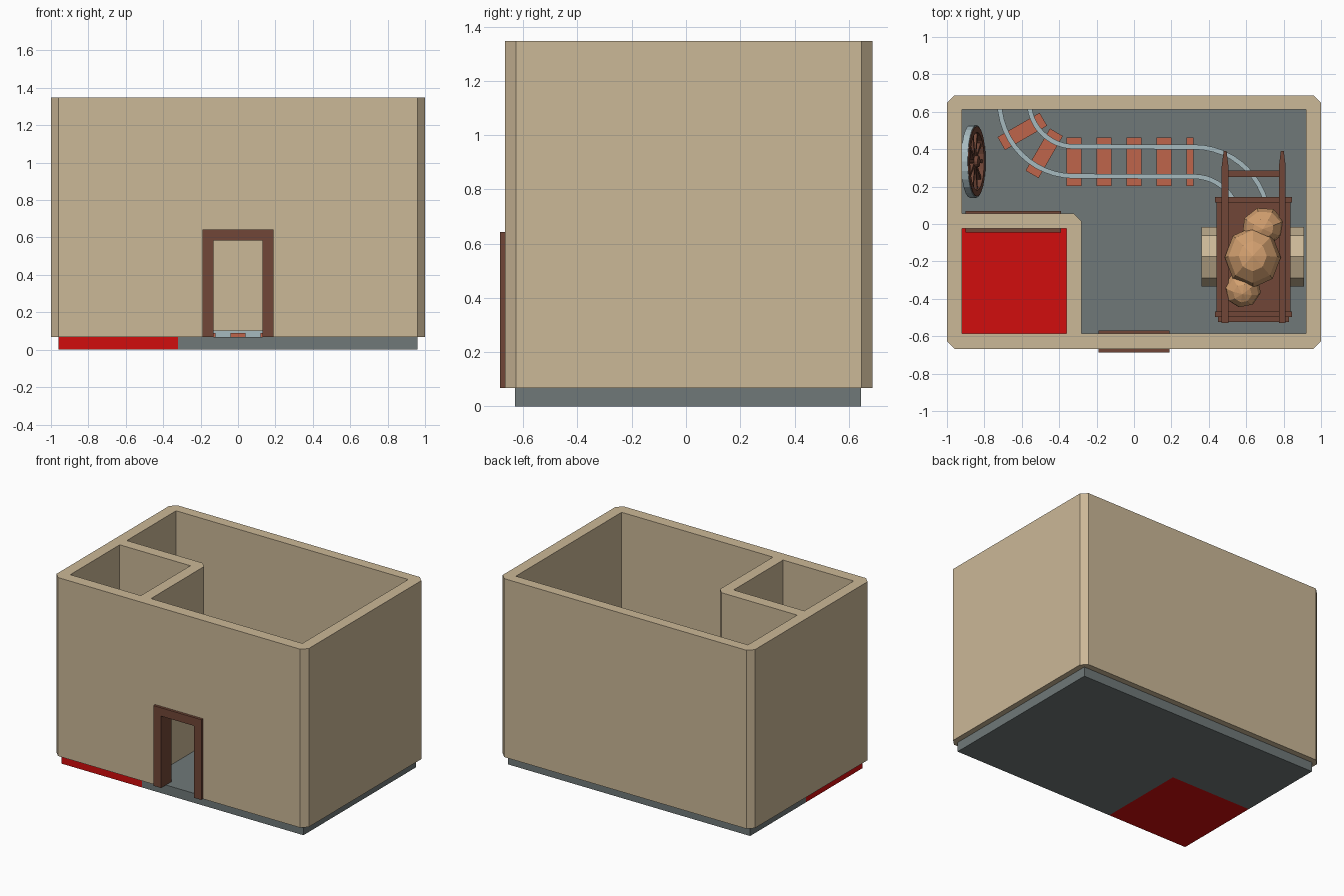
import bpy, bmesh, math
from mathutils import Matrix, Vector

if "Cube" in bpy.data.objects:
    bpy.data.objects.remove(bpy.data.objects["Cube"])


def mat(name, r, g, b):
    m = bpy.data.materials.new(name)
    m.diffuse_color = (r, g, b, 1)
    m.use_nodes = True
    m.node_tree.nodes["Principled BSDF"].inputs["Base Color"].default_value = m.diffuse_color
    return m


SAND = mat("sandstone", 0.60, 0.48, 0.31)
SLATE = mat("slate_floor", 0.16, 0.19, 0.19)
RED = mat("red_floor", 0.64, 0.004, 0.004)
BROWN = mat("dark_wood", 0.165, 0.062, 0.038)
CLAY = mat("tie_wood", 0.52, 0.13, 0.07)
STEEL = mat("pale_metal", 0.38, 0.49, 0.52)
ROCK = mat("boulder", 0.65, 0.35, 0.16)


def finish(name, bm, m, matrix=None):
    bmesh.ops.recalc_face_normals(bm, faces=bm.faces)
    me = bpy.data.meshes.new(name)
    bm.to_mesh(me)
    bm.free()
    me.materials.append(m)
    ob = bpy.data.objects.new(name, me)
    bpy.context.collection.objects.link(ob)
    if matrix is not None:
        ob.matrix_world = matrix
    return ob


def prism(name, pts, z0, z1, m, matrix=None):
    bm = bmesh.new()
    f = bm.faces.new([bm.verts.new((x, y, z0)) for x, y in pts])
    r = bmesh.ops.extrude_face_region(bm, geom=[f])
    top = [v for v in r["geom"] if isinstance(v, bmesh.types.BMVert)]
    bmesh.ops.translate(bm, verts=top, vec=(0, 0, z1 - z0))
    return finish(name, bm, m, matrix)


def box(name, x0, x1, y0, y1, z0, z1, m, matrix=None):
    return prism(name, [(x0, y0), (x1, y0), (x1, y1), (x0, y1)], z0, z1, m, matrix)


def cut(ob, cutter):
    md = ob.modifiers.new("cut", "BOOLEAN")
    md.operation, md.solver, md.object = "DIFFERENCE", "EXACT", cutter
    bpy.context.view_layer.objects.active = ob
    bpy.ops.object.modifier_apply(modifier=md.name)
    bpy.data.objects.remove(cutter)


# floors
FZ = 0.068
prism("main_floor", [(-0.96, 0.01), (-0.32, 0.01), (-0.32, -0.63), (0.96, -0.63),
                     (0.96, 0.645), (-0.96, 0.645)], 0, FZ, SLATE)
box("small_room_floor", -0.96, -0.32, -0.63, 0.01, 0, FZ, RED)

# walls: chamfered block with two rooms and two doorways cut out
Y0, Y1, C = -0.667, 0.687, 0.04
walls = prism("walls", [(-1 + C, Y0), (1 - C, Y0), (1, Y0 + C), (1, Y1 - C),
                        (1 - C, Y1), (-1 + C, Y1), (-1, Y1 - C), (-1, Y0 + C)], FZ, 1.347, SAND)
cut(walls, prism("room_cut", [(-0.92, 0.613), (-0.92, 0.055), (-0.32, 0.055), (-0.28, 0.015),
                              (-0.28, -0.585), (0.92, -0.585), (0.92, 0.613)], -0.1, 1.6, SAND))
cut(walls, box("small_room_cut", -0.92, -0.36, -0.585, -0.025, -0.1, 1.6, SAND))


def doorway(name, x0, x1, y0, y1, top):
    w = 0.06
    cut(walls, box("door_cut", x0 + w / 2, x1 - w / 2, y0 - 0.02, y1 + 0.02, -0.1, top - w / 2, SAND))
    # upright profile in x,z, extruded along y
    pts = [(x0, FZ), (x0, top), (x1, top), (x1, FZ), (x1 - w, FZ),
           (x1 - w, top - w), (x0 + w, top - w), (x0 + w, FZ)]
    prism(name, pts, -y1, -y0, BROWN, Matrix.Rotation(math.pi / 2, 4, "X"))


doorway("front_door_frame", -0.19, 0.19, -0.686, -0.57, 0.643)
doorway("inner_door_frame", -0.90, -0.39, -0.045, 0.07, 0.643)

# track: two quarter curves joined by a straight
R, LC, RC = 0.32, (-0.32, 0.655), (0.32, 0.013)


def arc(c, r, a0, a1, n=12):
    return [(c[0] + r * math.cos(math.radians(a0 + (a1 - a0) * i / n)),
             c[1] + r * math.sin(math.radians(a0 + (a1 - a0) * i / n))) for i in range(n + 1)]


def track_line(d):
    return arc(LC, R - d, 180, 270) + arc(RC, R + d, 90, 0)


def rail(name, d, hw=0.013, z0=FZ, z1=0.103):
    a, b = track_line(d - hw), track_line(d + hw)
    bm = bmesh.new()
    rings = [[bm.verts.new((*p, z)) for p, z in ((p, z0), (q, z0), (q, z1), (p, z1))]
             for p, q in zip(a, b)]
    for r, s in zip(rings, rings[1:]):
        for i in range(4):
            j = (i + 1) % 4
            bm.faces.new((r[i], r[j], s[j], s[i]))
    bm.faces.new(rings[0])
    bm.faces.new(rings[-1])
    finish(name, bm, STEEL)


rail("outer_rail", -0.079)
rail("inner_rail", 0.079)
for i in range(5):
    x = -0.322 + i * 0.161
    box(f"tie_{i}", x - 0.04, x + (0.04 if i < 4 else -0.004), 0.203, 0.463, FZ, 0.09, CLAY)
for a in (210, 240):
    M = Matrix.Translation((*LC, 0)) @ Matrix.Rotation(math.radians(a), 4, "Z")
    box(f"curve_tie_{a}", R - 0.13, R + 0.13, -0.04, 0.04, FZ, 0.09, CLAY, M)

# eight sided log under the cart
bm = bmesh.new()
bmesh.ops.create_cone(bm, cap_ends=True, segments=8, radius1=0.16, radius2=0.16, depth=0.55)
finish("log_support", bm, SAND,
       Matrix.Translation((0.635, -0.175, FZ + 0.16)) @ Matrix.Rotation(math.pi / 2, 4, "Y"))

# cart
B = 0.37
box("cart_bed", 0.45, 0.83, -0.525, 0.12, B, B + 0.03, BROWN)
box("cart_front_board", 0.433, 0.845, 0.115, 0.145, B, B + 0.13, BROWN)
box("cart_back_board", 0.433, 0.845, -0.497, -0.467, B, B + 0.13, BROWN)
box("cart_crossbar", 0.49, 0.79, 0.25, 0.285, B + 0.10, B + 0.135, BROWN)
for s, side in ((-1, "left"), (1, "right")):
    cx = 0.64
    x0, x1 = sorted((cx + s * 0.165, cx + s * 0.198))
    box(f"cart_{side}_board", x0, x1, -0.497, 0.12, B, B + 0.12, BROWN)
    p = cx + s * 0.153
    prism(f"cart_{side}_pole", [(p - 0.018, -0.528), (p + 0.018, -0.528), (p + 0.018, 0.31),
                                (p + 0.008, 0.39), (p - 0.008, 0.39), (p - 0.018, 0.31)],
          B + 0.09, B + 0.145, BROWN)

# boulders in the cart
for n, (x, y, z, rx, ry) in enumerate([(0.635, -0.178, B + 0.16, 0.15, 0.163),
                                       (0.69, -0.015, B + 0.12, 0.115, 0.105),
                                       (0.58, -0.35, B + 0.11, 0.10, 0.10)]):
    bm = bmesh.new()
    bmesh.ops.create_uvsphere(bm, u_segments=8, v_segments=6, radius=1)
    finish(f"boulder_{n}", bm, ROCK, Matrix.Translation((x, y, z))
           @ Matrix.Rotation(0.15 * (n - 1) + 0.1, 4, "X") @ Matrix.Rotation(n * 0.3, 4, "Z")
           @ Matrix.Diagonal((rx, ry, rx, 1)))

# spare spoked wheel leaning on the left wall; its axis is local z
WM = Matrix.Translation((-0.858, 0.335, FZ + 0.19)) @ Matrix.Rotation(math.radians(76), 4, "Y")


def ring(name, r0, r1, z0, z1, m, n=24):
    bm = bmesh.new()
    rows = []
    for i in range(n):
        c, s = math.cos(2 * math.pi * i / n), math.sin(2 * math.pi * i / n)
        rows.append([bm.verts.new((r * c, r * s, z)) for r, z in ((r0, z0), (r1, z0), (r1, z1), (r0, z1))])
    for i in range(n):
        a, b = rows[i], rows[(i + 1) % n]
        for k in range(4):
            j = (k + 1) % 4
            bm.faces.new((a[k], a[j], b[j], b[k]))
    finish(name, bm, m, WM)


ring("wheel_rim", 0.155, 0.188, -0.02, 0.02, BROWN)
ring("wheel_tyre", 0.188, 0.195, -0.02, 0.016, STEEL)
bm = bmesh.new()
bmesh.ops.create_cone(bm, cap_ends=True, segments=12, radius1=0.035, radius2=0.03, depth=0.06)
finish("wheel_hub", bm, BROWN, WM)
for i in range(10):
    box(f"wheel_spoke_{i}", 0.02, 0.165, -0.009, 0.009, -0.01, 0.01, BROWN,
        WM @ Matrix.Rotation(i * math.pi / 5, 4, "Z"))
